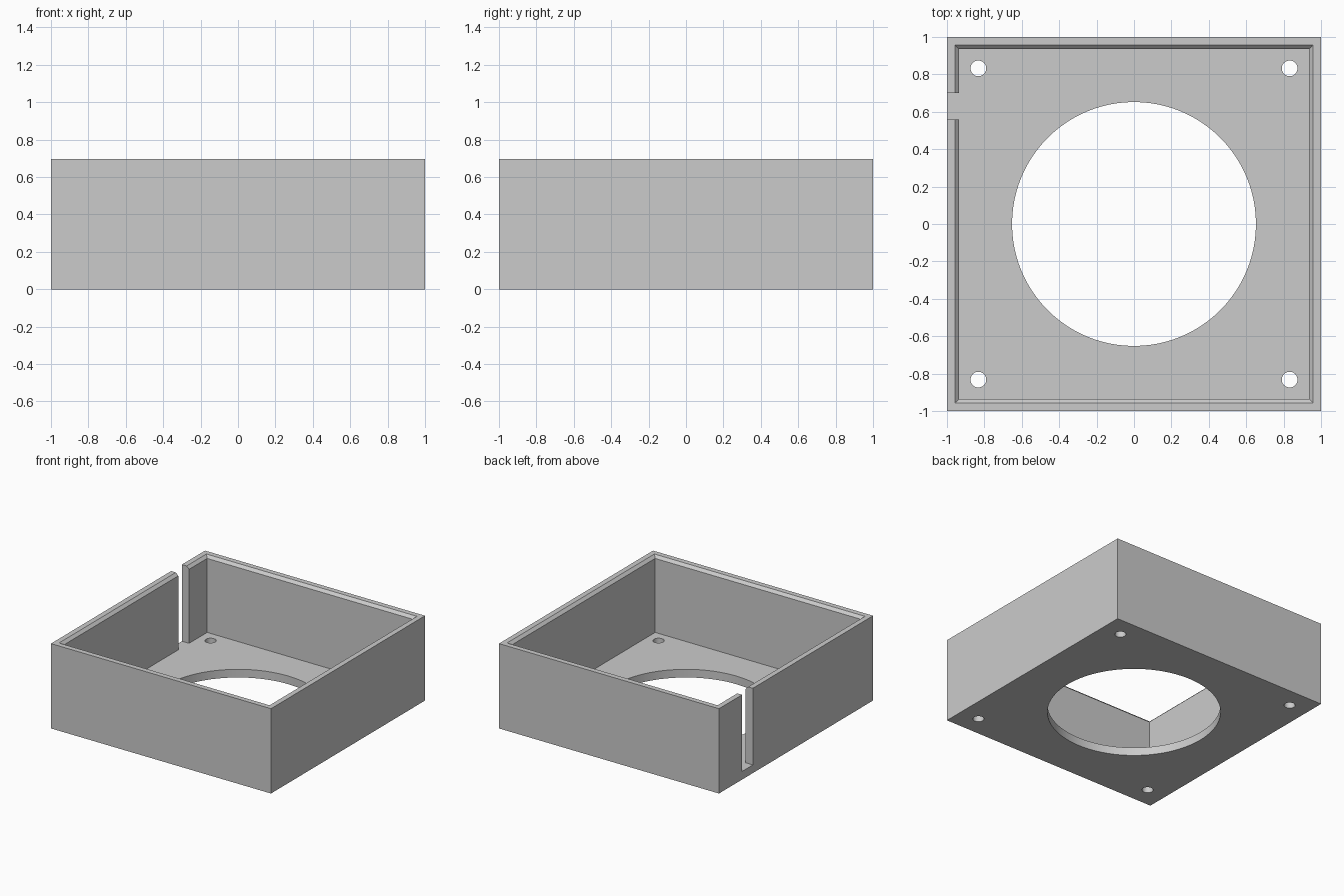
import bpy
import bmesh
import math

HEIGHT = 0.697
FLOOR = 0.067
RIM, WALL = 0.957, 0.935      # half widths inside the rim and inside the walls

cube = bpy.data.objects.get("Cube")
if cube:
    bpy.data.objects.remove(cube, do_unlink=True)

grey = bpy.data.materials.new("plain grey")
grey.use_nodes = True
colour = (0.6, 0.6, 0.6, 1)
grey.diffuse_color = colour
grey.node_tree.nodes["Principled BSDF"].inputs["Base Color"].default_value = colour


def square_shell(name, rings):
    """Skin a stack of square rings, each given as (half width, height)."""
    bm = bmesh.new()
    loops = [[bm.verts.new((sx * w, sy * w, z))
              for sx, sy in ((-1, -1), (1, -1), (1, 1), (-1, 1))]
             for w, z in rings]
    for a, b in zip(loops, loops[1:]):
        for i in range(4):
            j = (i + 1) % 4
            bm.faces.new((a[i], a[j], b[j], b[i]))
    bm.faces.new(loops[0][::-1])
    bm.faces.new(loops[-1])
    bmesh.ops.recalc_face_normals(bm, faces=bm.faces)
    mesh = bpy.data.meshes.new(name)
    bm.to_mesh(mesh)
    bm.free()
    mesh.materials.append(grey)
    obj = bpy.data.objects.new(name, mesh)
    bpy.context.collection.objects.link(obj)
    return obj


def cut(target, cutter):
    """Subtract the cutter from the target, then discard the cutter."""
    cutter.hide_render = True
    cutter.data.materials.append(grey)
    mod = target.modifiers.new("cut", "BOOLEAN")
    mod.operation = "DIFFERENCE"
    mod.solver = "EXACT"
    mod.object = cutter
    bpy.ops.object.select_all(action="DESELECT")
    bpy.context.view_layer.objects.active = target
    target.select_set(True)
    bpy.ops.object.modifier_apply(modifier=mod.name)
    bpy.data.objects.remove(cutter, do_unlink=True)


def drill(target, x, y, radius, sides):
    bpy.ops.mesh.primitive_cylinder_add(vertices=sides, radius=radius, depth=0.4,
                                        location=(x, y, 0))
    cut(target, bpy.context.object)


# Open tray with a chamfered inner rim
tray = square_shell("open_tray", [
    (1, 0), (1, HEIGHT), (RIM, HEIGHT),
    (WALL, HEIGHT - (RIM - WALL)), (WALL, FLOOR)])

# Large central opening and four corner screw holes
drill(tray, 0, 0, 0.652, 96)
for sx in (-1, 1):
    for sy in (-1, 1):
        drill(tray, sx * 0.832, sy * 0.832, 0.042, 32)

# Cable slot through the side wall, down to the floor
bpy.ops.mesh.primitive_cube_add(size=1, location=(-1, 0.63, FLOOR + 0.5))
slot = bpy.context.object
slot.scale = (0.2, 0.14, 1)
cut(tray, slot)

# Round hole walls, crisp edges elsewhere
bpy.ops.object.select_all(action="DESELECT")
tray.select_set(True)
bpy.context.view_layer.objects.active = tray
bpy.ops.object.shade_smooth_by_angle(angle=math.radians(30))
